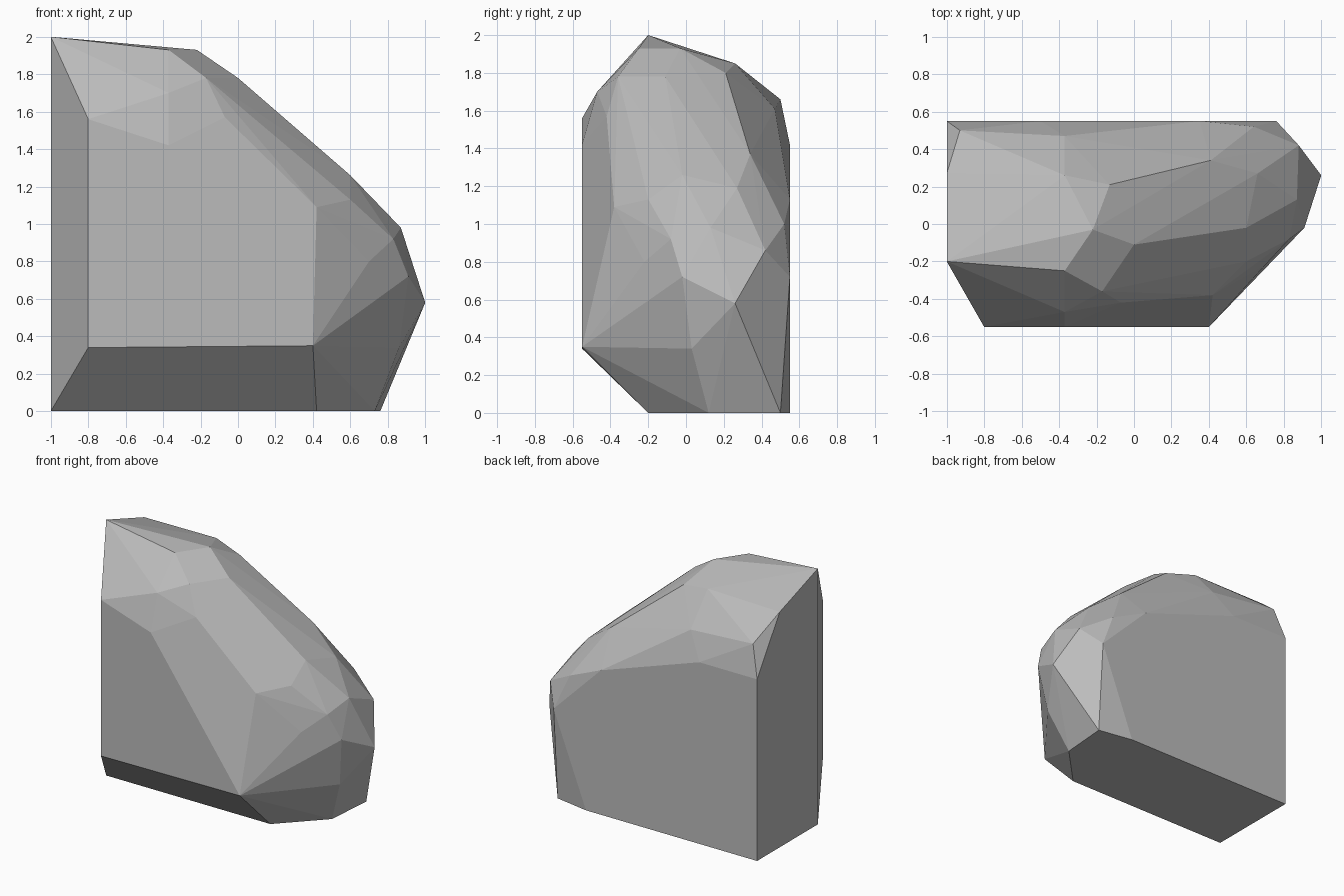
import bpy
import bmesh
import math

default_cube = bpy.data.objects.get("Cube")
if default_cube:
    bpy.data.objects.remove(default_cube, do_unlink=True)

HALF_DEPTH = 0.55
LEFT_CUT = -1.0


def stone_material(name, value):
    """Plain matte grey."""
    material = bpy.data.materials.new(name)
    material.use_nodes = True
    colour = (value, value, value, 1)
    material.diffuse_color = colour
    shader = material.node_tree.nodes["Principled BSDF"]
    shader.inputs["Base Color"].default_value = colour
    shader.inputs["Roughness"].default_value = 0.9
    return material


def chiselled_hull(name, corners, material):
    """Wrap the corners in a faceted convex shell and merge coplanar facets."""
    bm = bmesh.new()
    for corner in corners:
        bm.verts.new(corner)
    hull = bmesh.ops.convex_hull(bm, input=bm.verts[:])
    leftovers = set(hull["geom_interior"]) | set(hull["geom_unused"])
    loose = [item for item in leftovers if isinstance(item, bmesh.types.BMVert)]
    bmesh.ops.delete(bm, geom=loose, context="VERTS")
    bmesh.ops.dissolve_limit(bm, angle_limit=math.radians(1),
                             verts=bm.verts[:], edges=bm.edges[:])
    bmesh.ops.recalc_face_normals(bm, faces=bm.faces[:])
    mesh = bpy.data.meshes.new(name)
    bm.to_mesh(mesh)
    bm.free()
    mesh.materials.append(material)
    stone = bpy.data.objects.new(name, mesh)
    bpy.context.collection.objects.link(stone)
    return stone


# Flat front and back faces, outlined in x and z
front_outline = [(-.8, .34), (-.8, 1.56), (-.37, 1.42), (.4, .35)]
back_outline = [(-.5, 1.42), (.35, 1.13), (.76, .72)]

# Flat underside, outlined in x and y
base_outline = [(.42, -.2), (.73, .12), (.76, .5), (.48, HALF_DEPTH)]

# Flat cut on the left of the front, outlined in y and z
cut_outline = [(-.2, 0), (-.2, 2), (.27, 1.84),
               (HALF_DEPTH, 1.42), (HALF_DEPTH, 0)]

# Chipped corners along the crown
crown = [
    (-.37, -.25, 1.93), (-.37, -.47, 1.7), (-.17, -.36, 1.78),
    (-.22, -.03, 1.93), (0, -.11, 1.78), (-.07, -.42, 1.57),
    (-.13, .21, 1.8), (-.37, .26, 1.85), (-.37, .47, 1.61),
    (-.93, .5, 1.66),
]

# Chipped corners down the sloping shoulder
shoulder = [
    (.42, -.38, 1.09), (.6, -.2, 1.13), (.6, -.02, 1.26),
    (.66, .27, 1.19), (.41, .34, 1.37), (.64, .52, 1),
    (.7, -.22, .8), (.83, -.08, .92), (.87, .13, .98),
]

# Blunt nose on the right
nose = [(.88, .42, .86), (.91, -.02, .72), (1, .26, .58), (.86, .03, .34)]

corners = crown + shoulder + nose
corners += [(x, -HALF_DEPTH, z) for x, z in front_outline]
corners += [(x, HALF_DEPTH, z) for x, z in back_outline]
corners += [(x, y, 0) for x, y in base_outline]
corners += [(LEFT_CUT, y, z) for y, z in cut_outline]

grey_stone = stone_material("grey stone", 0.5)
chiselled_hull("boulder", corners, grey_stone)
